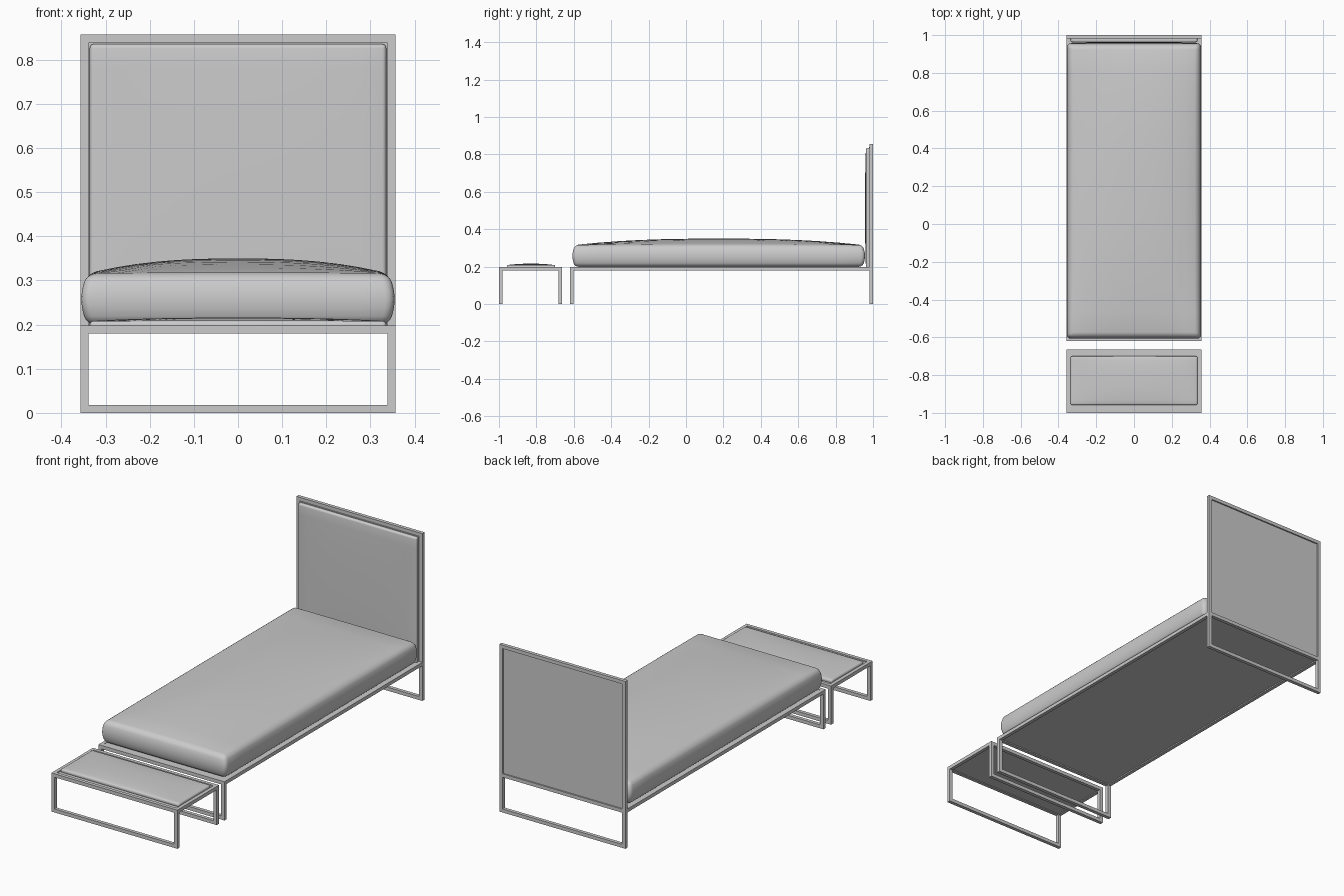
import bpy, bmesh
from mathutils import Matrix, Vector

cube = bpy.data.objects.get("Cube")
if cube:
    bpy.data.objects.remove(cube)

grey = bpy.data.materials.new("plain_grey")
grey.use_nodes = True
colour = (0.6, 0.6, 0.6, 1)
grey.diffuse_color = colour
grey.node_tree.nodes["Principled BSDF"].inputs["Base Color"].default_value = colour

HALF_W = 0.357   # half the frame width
TUBE = 0.018     # square tube thickness
SEAT = 0.198     # height of the frame top


def finish(name, bm):
    mesh = bpy.data.meshes.new(name)
    bm.to_mesh(mesh)
    bm.free()
    mesh.materials.append(grey)
    obj = bpy.data.objects.new(name, mesh)
    bpy.context.collection.objects.link(obj)
    return obj


def add_box(bm, lo, hi):
    lo, hi = Vector(lo), Vector(hi)
    place = Matrix.Translation((lo + hi) / 2) @ Matrix.Diagonal((*(hi - lo), 1))
    bmesh.ops.create_cube(bm, size=1, matrix=place)


def box(name, lo, hi):
    bm = bmesh.new()
    add_box(bm, lo, hi)
    return finish(name, bm)


def loop_frame(name, y0, y1, height):
    """Upright rectangular loop of square tube."""
    bm = bmesh.new()
    w = HALF_W
    for s in (-1, 1):
        xs = sorted((s * w, s * (w - TUBE)))
        add_box(bm, (xs[0], y0, 0), (xs[1], y1, height))
    for z in (0, height - TUBE):
        add_box(bm, (TUBE - w, y0, z), (w - TUBE, y1, z + TUBE))
    return finish(name, bm)


def cushion(name, size, centre, radius, dome, bulge=0, upright=False):
    """Rounded box with a domed face; upright turns the dome to the front."""
    half = Vector(size) / 2
    bm = bmesh.new()
    bmesh.ops.create_cube(bm, size=1, matrix=Matrix.Diagonal((*size, 1)))
    bmesh.ops.bevel(bm, geom=bm.edges[:], offset=radius, segments=4,
                    profile=0.5, affect='EDGES')
    # loop cuts that let the top curve
    cuts = 14
    for axis in (0, 1):
        normal = Vector((axis == 0, axis == 1, 0))
        for i in range(1, cuts):
            spot = (2 * i / cuts - 1) * (half[axis] - radius)
            bmesh.ops.bisect_plane(bm, geom=bm.verts[:] + bm.edges[:] + bm.faces[:],
                                   plane_co=normal * spot, plane_no=normal)
    # middle cut for the bulging sides
    for spot in (-0.3, 0, 0.3):
        bmesh.ops.bisect_plane(bm, geom=bm.verts[:] + bm.edges[:] + bm.faces[:],
                               plane_co=(0, 0, spot * half.z), plane_no=(0, 0, 1))
    for v in bm.verts:
        u, t, w = (v.co[i] / half[i] for i in range(3))
        swell = bulge * (1 - w * w)
        v.co.x += u * swell
        v.co.y += t * swell
        if w > 0:
            v.co.z += w * dome * (1 - min(1, abs(u)) ** 2.5) * (1 - min(1, abs(t)) ** 2.5)
    turn = Matrix.Rotation(1.5708, 4, 'X') if upright else Matrix()
    bmesh.ops.transform(bm, matrix=Matrix.Translation(centre) @ turn, verts=bm.verts)
    for f in bm.faces:
        f.smooth = True
    return finish(name, bm)


def side_rails(name, y0, y1):
    for side, s in (("left", 1), ("right", -1)):
        xs = sorted((s * HALF_W, s * (HALF_W - TUBE)))
        box(f"{name}_{side}_rail", (xs[0], y0, SEAT - TUBE), (xs[1], y1, SEAT))


inner = HALF_W - TUBE

# Bed frame
loop_frame("headboard_frame", 0.982, 1.0, 0.857)
box("headboard_cross_rail", (-inner, 0.982, SEAT - TUBE), (inner, 1.0, SEAT))
loop_frame("bed_foot_legs", -0.62, -0.602, SEAT)
side_rails("bed", -0.602, 0.982)
box("bed_deck", (-inner, -0.602, 0.186), (inner, 0.982, 0.196))

# Headboard upholstery
box("headboard_back_panel", (-inner, 0.978, SEAT), (inner, 0.993, 0.839))
cushion("headboard_cushion", (0.672, 0.645, 0.024), (0, 0.974, 0.513),
        0.009, 0.005, upright=True)

# Mattress
cushion("mattress", (0.682, 1.536, 0.117), (0, 0.175, 0.2575), 0.02, 0.034, 0.014)

# Bench at the foot of the bed
loop_frame("bench_front_legs", -1.0, -0.982, SEAT)
loop_frame("bench_rear_legs", -0.682, -0.664, SEAT)
side_rails("bench", -0.982, -0.682)
box("bench_deck", (-inner, -0.982, 0.184), (inner, -0.682, 0.192))
cushion("bench_cushion", (0.672, 0.258, 0.02), (0, -0.829, 0.198), 0.008, 0.008)
